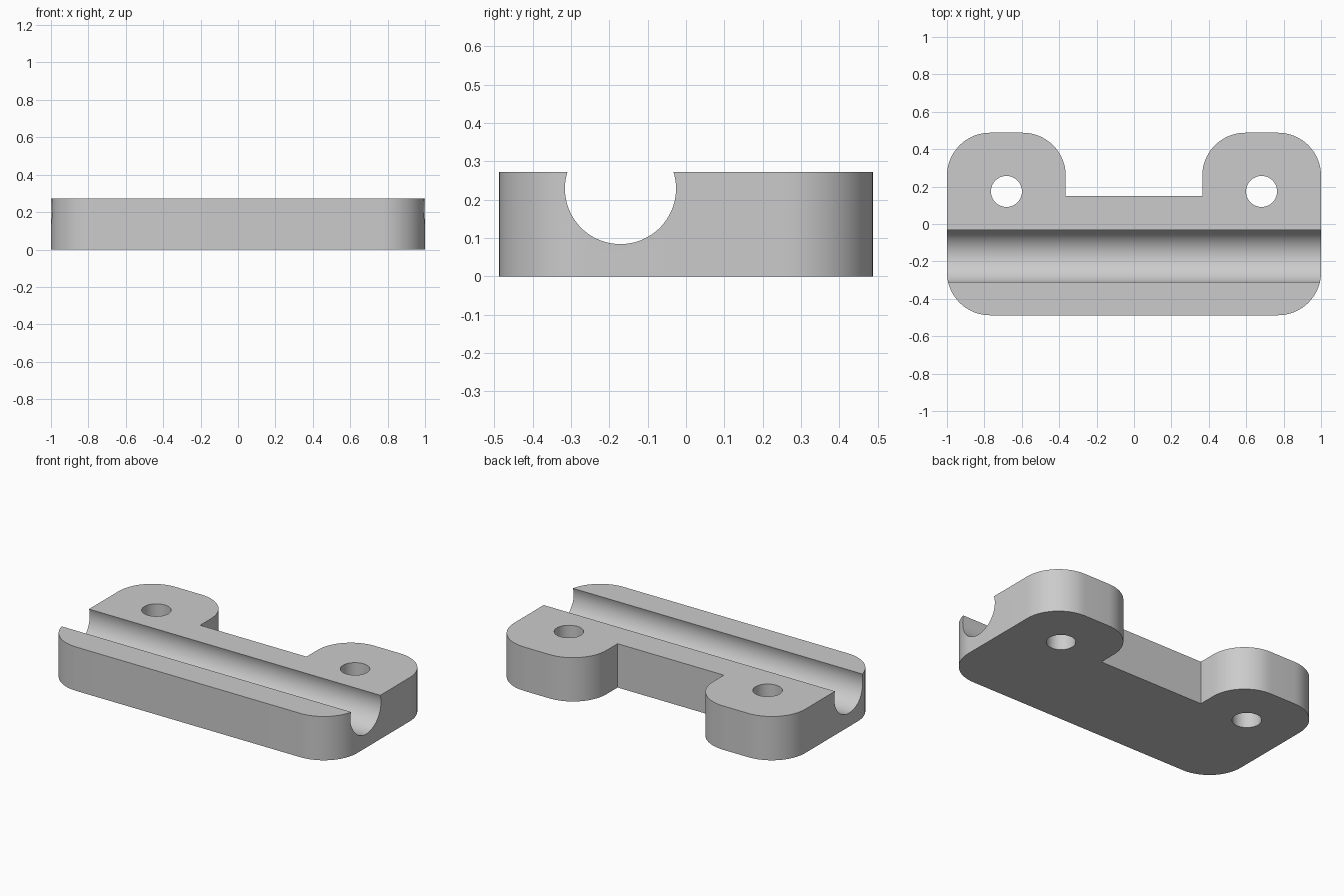
import bpy, bmesh, math
from mathutils import Matrix

cube = bpy.data.objects.get("Cube")
if cube:
    bpy.data.objects.remove(cube, do_unlink=True)

HEIGHT = 0.272
CORNER = 0.23

# Material
grey = bpy.data.materials.new("plain grey")
grey.use_nodes = True
colour = (0.6, 0.6, 0.6, 1)
grey.diffuse_color = colour
grey.node_tree.nodes["Principled BSDF"].inputs["Base Color"].default_value = colour


def arc(cx, cy, start, steps=16):
    """Quarter circle, anticlockwise from the start angle in degrees."""
    angles = [math.radians(start + 90 * i / steps) for i in range(steps + 1)]
    return [(cx + CORNER * math.cos(a), cy + CORNER * math.sin(a)) for a in angles]


def make_object(name, bm):
    bmesh.ops.recalc_face_normals(bm, faces=bm.faces)
    mesh = bpy.data.meshes.new(name)
    bm.to_mesh(mesh)
    bm.free()
    mesh.materials.append(grey)
    obj = bpy.data.objects.new(name, mesh)
    bpy.context.collection.objects.link(obj)
    return obj


def make_cutter(name, radius, depth, matrix):
    bm = bmesh.new()
    bmesh.ops.create_cone(bm, cap_ends=True, segments=96, radius1=radius,
                          radius2=radius, depth=depth, matrix=matrix)
    obj = make_object(name, bm)
    obj.hide_render = True
    return obj


# Plate: right half of the outline, mirrored, then extruded
half = (arc(1 - CORNER, -0.488 + CORNER, -90)
        + arc(1 - CORNER, 0.488 - CORNER, 0)
        + arc(0.365 + CORNER, 0.488 - CORNER, 90)
        + [(0.365, 0.15)])
outline = half + [(-x, y) for x, y in reversed(half)]
bm = bmesh.new()
base = bm.faces.new([bm.verts.new((x, y, 0)) for x, y in outline])
top = bmesh.ops.extrude_face_region(bm, geom=[base])["geom"]
bmesh.ops.translate(bm, vec=(0, 0, HEIGHT),
                    verts=[v for v in top if isinstance(v, bmesh.types.BMVert)])
plate = make_object("mounting_plate", bm)

# Rod groove across the front and a screw hole in each tab
cutters = [make_cutter("groove_cutter", 0.145, 3,
                       Matrix.Translation((0, -0.171, 0.229))
                       @ Matrix.Rotation(math.pi / 2, 4, "Y"))]
for side, x in (("left", 0.682), ("right", -0.682)):
    cutters.append(make_cutter(side + "_hole_cutter", 0.083, 1,
                               Matrix.Translation((x, 0.174, HEIGHT / 2))))

bpy.ops.object.select_all(action="DESELECT")
bpy.context.view_layer.objects.active = plate
plate.select_set(True)
for cutter in cutters:
    cut = plate.modifiers.new(cutter.name, "BOOLEAN")
    cut.operation = "DIFFERENCE"
    cut.solver = "EXACT"
    cut.object = cutter
    bpy.ops.object.modifier_apply(modifier=cut.name)
    bpy.data.objects.remove(cutter, do_unlink=True)

# Smooth curved walls, sharp rims
bpy.ops.object.shade_smooth_by_angle(angle=math.radians(30))
